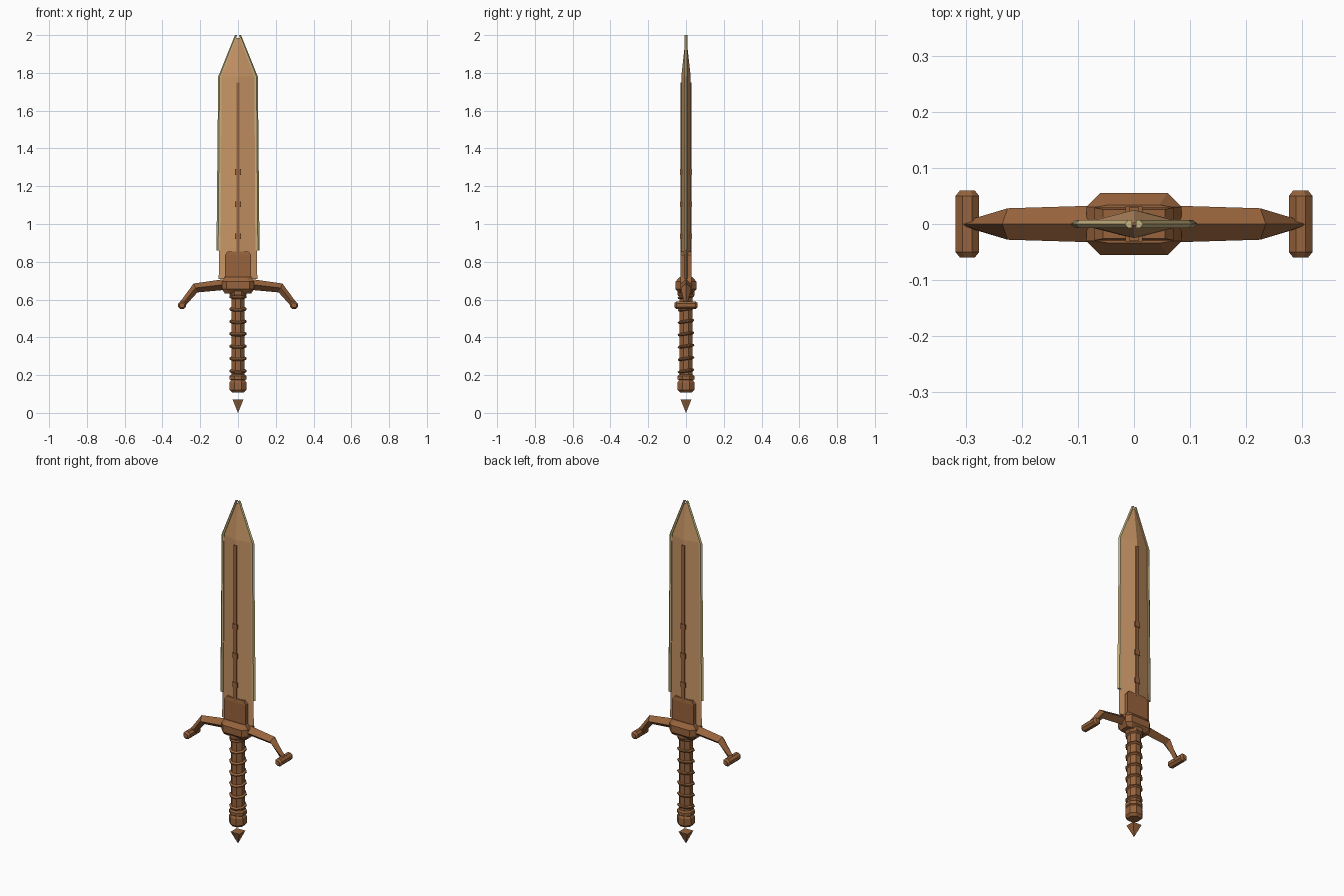
import bpy, bmesh
from math import pi, cos, sin
from mathutils import Matrix

if "Cube" in bpy.data.objects:
    bpy.data.objects.remove(bpy.data.objects["Cube"])


def material(name, rgb):
    m = bpy.data.materials.new(name)
    m.use_nodes = True
    m.diffuse_color = (*rgb, 1)
    m.node_tree.nodes["Principled BSDF"].inputs["Base Color"].default_value = (*rgb, 1)
    return m


TAN = material("tan blade", (0.57, 0.30, 0.13))
BROWN = material("brown fittings", (0.31, 0.125, 0.045))
PALE = material("pale edge", (0.57, 0.44, 0.21))


def loft(name, rings, mat):
    """Skin matching rings of points and cap both ends."""
    bm = bmesh.new()
    loops = [[bm.verts.new(p) for p in ring] for ring in rings]
    n = len(loops[0])
    for a, b in zip(loops, loops[1:]):
        for i in range(n):
            j = (i + 1) % n
            bm.faces.new((a[i], a[j], b[j], b[i]))
    bm.faces.new(loops[0])
    bm.faces.new(loops[-1])
    bmesh.ops.remove_doubles(bm, verts=bm.verts, dist=1e-5)
    bmesh.ops.recalc_face_normals(bm, faces=bm.faces)
    mesh = bpy.data.meshes.new(name)
    bm.to_mesh(mesh)
    bm.free()
    mesh.materials.append(mat)
    ob = bpy.data.objects.new(name, mesh)
    bpy.context.scene.collection.objects.link(ob)
    return ob


def diamond(hx, hy, z, cx=0):
    return [(cx + hx, 0, z), (cx, hy, z), (cx - hx, 0, z), (cx, -hy, z)]


def octagon(r, z):
    k = r / cos(pi / 8)
    return [(k * cos((i + .5) * pi / 4), k * sin((i + .5) * pi / 4), z) for i in range(8)]


def turned(name, profile, mat=BROWN):
    return loft(name, [octagon(r, z) for r, z in profile], mat)


def rect(hx, hy, z):
    return [(hx, hy, z), (-hx, hy, z), (-hx, -hy, z), (hx, -hy, z)]


# Blade with its raised central rib and studs
loft("blade", [diamond(.102, .026, .71), diamond(.097, .025, 1.78),
               diamond(.012, .002, 1.985)], TAN)
loft("blade_rib", [rect(.009, .029, .84), rect(.009, .029, 1.75)], BROWN)
for i in range(3):
    z = .935 + .17 * i
    loft(f"rib_stud_{i + 1}", [rect(.015, .031, z - .015), rect(.015, .031, z + .015)], BROWN)

# Sharpened edges, mirrored
for side, label in ((1, "left"), (-1, "right")):
    rings = []
    for x, z, w in ((.103, .86, .011), (.096, 1.78, .009), (.010, 2.0, .006)):
        rings.append([(side * (x + dx * w), y, z) for dx, y in
                      ((1, 0), (.2, .007), (-1, .007), (-1, -.007), (.2, -.007))])
    loft(label + "_edge", rings, PALE)

# Plate at the blade base, clipped at its upper corners
loft("blade_collar", [rect(.07, .029, .70), rect(.07, .029, .835),
                      rect(.055, .026, .855)], BROWN)


# Guard block, chamfered all around
def block_ring(hx, hy, z):
    return [(hx, .03, z), (hx - .025, hy, z), (-hx + .025, hy, z), (-hx, .03, z),
            (-hx, -.03, z), (-hx + .025, -hy, z), (hx - .025, -hy, z), (hx, -.03, z)]


loft("guard_block", [block_ring(.07, .034, .632), block_ring(.085, .055, .655),
                     block_ring(.085, .055, .695), block_ring(.07, .034, .72)], BROWN)

# Drooping arms and their crosswise end caps
for side, label in ((1, "left"), (-1, "right")):
    stations = ((.06, .71, .06, .652, .033), (.235, .685, .215, .638, .028),
                (.312, .58, .285, .56, .006))
    rings = []
    for xt, zt, xb, zb, hy in stations:
        xm, zm = (xt + xb) / 2, (zt + zb) / 2
        rings.append([(side * xt, 0, zt), (side * xm, hy, zm),
                      (side * xb, 0, zb), (side * xm, -hy, zm)])
    loft(label + "_guard_arm", rings, BROWN)
    cap = turned(label + "_guard_cap", [(.013, -.06), (.021, -.05), (.021, .05), (.013, .06)])
    cap.data.transform(Matrix.Translation((side * .297, 0, .57)) @ Matrix.Rotation(pi / 2, 4, "X"))

# Grip with slanted wrapping rings
turned("grip", [(.035, .17), (.035, .64)])
for i in range(7):
    ring = turned(f"grip_wrap_{i + 1}", [(.034, -.009), (.044, -.003), (.044, .003), (.034, .009)])
    ring.data.transform(Matrix.Translation((0, 0, .222 + .0655 * i)) @ Matrix.Rotation(.16, 4, "X"))
turned("grip_top_collar", [(.04, .618), (.046, .63), (.046, .65)])

# Pommel, its collar and the floating spike
turned("pommel_collar", [(.036, .172), (.044, .178), (.044, .196), (.036, .204)])
turned("pommel", [(.032, .108), (.044, .122), (.044, .162), (.036, .176)])
loft("pommel_spike", [rect(.0005, .0005, 0), rect(.028, .028, .07)], BROWN)
